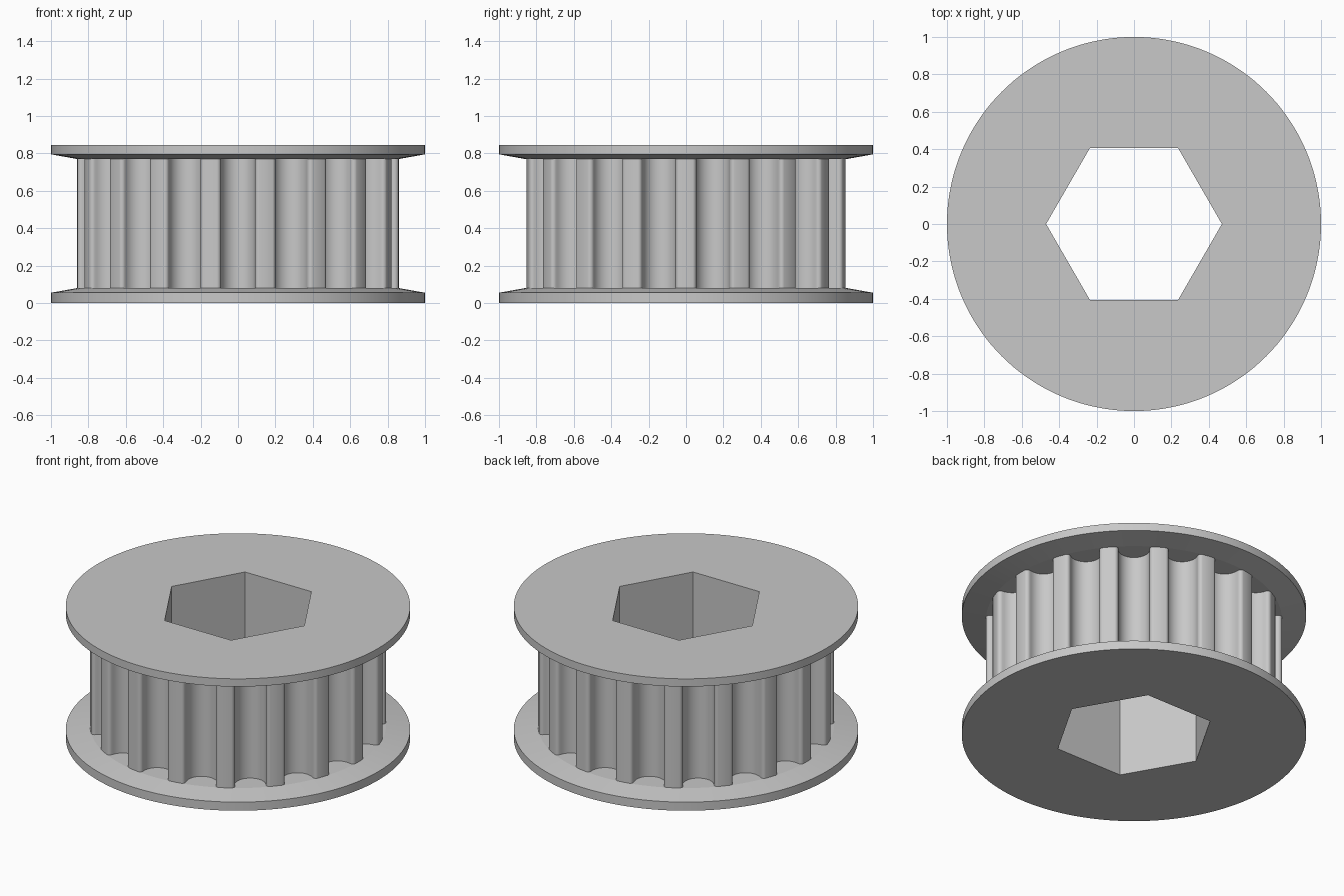
import bpy, bmesh
from math import sin, cos, pi, radians, sqrt

if "Cube" in bpy.data.objects:
    bpy.data.objects.remove(bpy.data.objects["Cube"], do_unlink=True)

TEETH = 18
TIP_R = 0.86          # outer radius of the teeth
HEX_R = 0.47          # corner radius of the bore
FLANGE_R = 1.0

metal = bpy.data.materials.new("light grey metal")
metal.use_nodes = True
colour = (0.58, 0.58, 0.58, 1)
metal.diffuse_color = colour
metal.node_tree.nodes["Principled BSDF"].inputs["Base Color"].default_value = colour


def circle(radius, count):
    return [(radius * cos(2 * pi * i / count), radius * sin(2 * pi * i / count))
            for i in range(count)]


def toothed_outline():
    """Pulley outline: round-bottomed grooves with filleted mouths."""
    mouth, fillet, groove, depth = 0.113, 0.022, 0.091, 0.126
    base = sqrt(TIP_R ** 2 - mouth ** 2)
    half = []                                     # (sideways, depth) to the bottom
    for i in range(7):
        a = pi / 2 * i / 6
        half.append((mouth - fillet * sin(a), fillet * (1 - cos(a))))
    for i in range(13):
        a = pi / 2 * i / 12
        half.append((groove * cos(a), depth - groove + groove * sin(a)))
    profile = [(-s, d) for s, d in half] + [(s, d) for s, d in half[-2::-1]]
    outline = []
    for k in range(TEETH):
        tip = 2 * pi * k / TEETH
        outline.append((TIP_R * cos(tip), TIP_R * sin(tip)))
        a = tip + pi / TEETH
        for s, d in profile:
            r = base - d
            outline.append((r * cos(a) - s * sin(a), r * sin(a) + s * cos(a)))
    return outline


def bored_solid(name, rings, smooth_angle):
    """Stack of matching outlines [(points, z), ...] with a hexagonal bore."""
    bm = bmesh.new()

    def add_loop(points, z):
        return [bm.verts.new((x, y, z)) for x, y in points]

    def wall(lower, upper):
        n = len(lower)
        for i in range(n):
            j = (i + 1) % n
            bm.faces.new((lower[i], lower[j], upper[j], upper[i]))

    outer = [add_loop(points, z) for points, z in rings]
    inner = [add_loop(circle(HEX_R, 6), z) for z in (rings[0][1], rings[-1][1])]
    for lower, upper in zip(outer, outer[1:]):
        wall(lower, upper)
    wall(*inner)
    # Flat ends between the outline and the bore
    for rim, hole in ((outer[0], inner[0]), (outer[-1], inner[1])):
        edges = [bm.edges.get((loop[i - 1], loop[i]))
                 for loop in (rim, hole) for i in range(len(loop))]
        bmesh.ops.triangle_fill(bm, use_beauty=True, use_dissolve=False, edges=edges)
    bmesh.ops.recalc_face_normals(bm, faces=bm.faces[:])

    mesh = bpy.data.meshes.new(name)
    bm.to_mesh(mesh)
    bm.free()
    mesh.materials.append(metal)
    obj = bpy.data.objects.new(name, mesh)
    bpy.context.collection.objects.link(obj)
    bpy.ops.object.select_all(action='DESELECT')
    obj.select_set(True)
    bpy.context.view_layer.objects.active = obj
    bpy.ops.object.shade_smooth_by_angle(angle=radians(smooth_angle))
    return obj


# Toothed hub
teeth = toothed_outline()
bored_solid("toothed_hub", [(teeth, 0.08), (teeth, 0.77)], 30)

# Flanges with a shallow cone on the inner side
rim = circle(FLANGE_R, 144)
shoulder = circle(TIP_R, 144)
bored_solid("bottom_flange", [(rim, 0), (rim, 0.055), (shoulder, 0.08)], 5)
bored_solid("top_flange", [(shoulder, 0.77), (rim, 0.795), (rim, 0.845)], 5)
